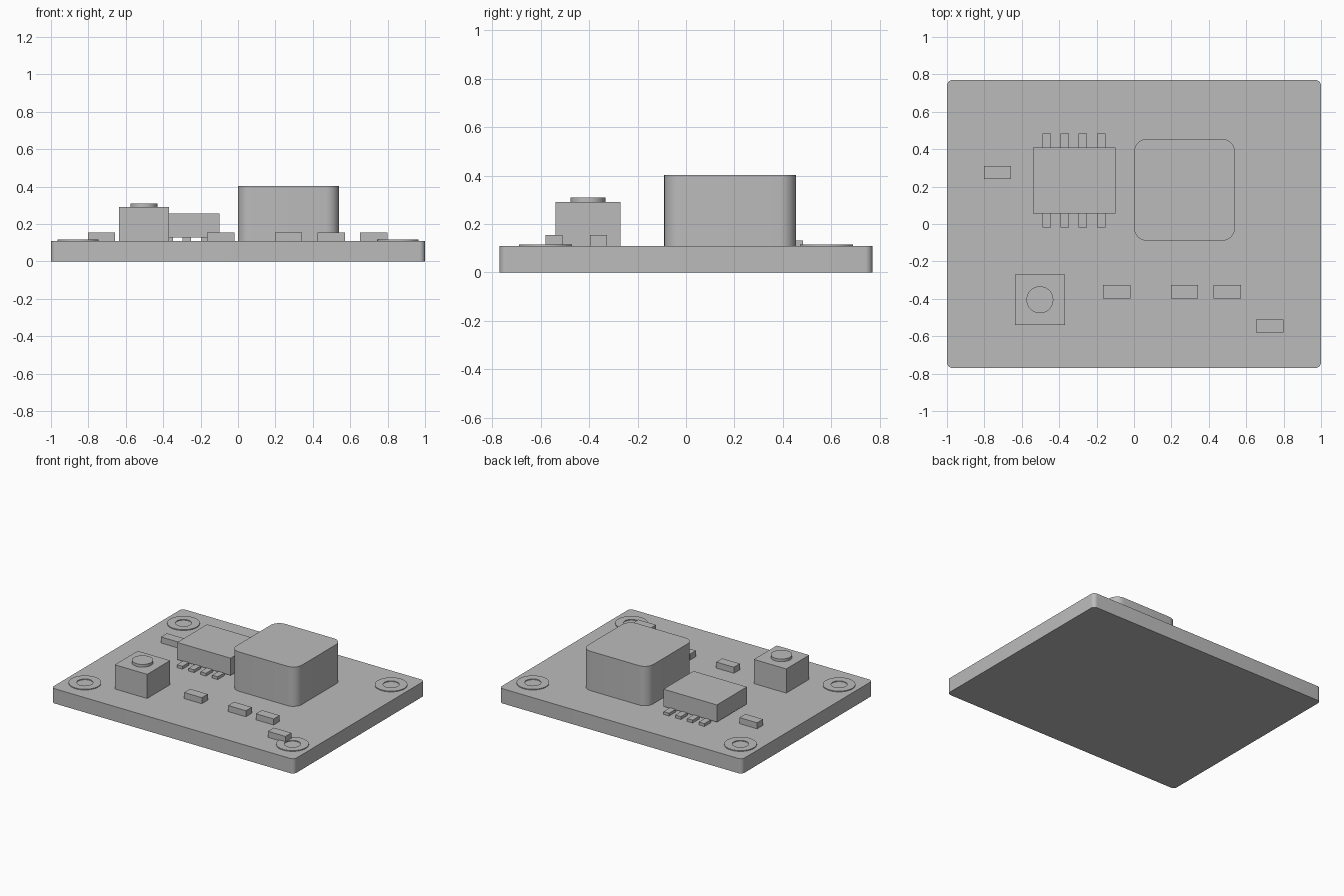
import bpy, bmesh, math

cube = bpy.data.objects.get("Cube")
if cube:
    bpy.data.objects.remove(cube, do_unlink=True)

grey = bpy.data.materials.new("plain_grey")
grey.use_nodes = True
colour = (0.5, 0.5, 0.5, 1)
grey.diffuse_color = colour
grey.node_tree.nodes["Principled BSDF"].inputs["Base Color"].default_value = colour

TOP = 0.11  # upper surface of the board


def finish(name, bm, smooth=False):
    bmesh.ops.recalc_face_normals(bm, faces=bm.faces)
    mesh = bpy.data.meshes.new(name)
    bm.to_mesh(mesh)
    bm.free()
    mesh.materials.append(grey)
    obj = bpy.data.objects.new(name, mesh)
    bpy.context.collection.objects.link(obj)
    if smooth:
        bpy.ops.object.select_all(action="DESELECT")
        obj.select_set(True)
        bpy.context.view_layer.objects.active = obj
        bpy.ops.object.shade_smooth_by_angle(angle=math.radians(35))
    return obj


def box(name, x, y, z, radius=0):
    """Box from (min, max) ranges, with optional rounded upright corners."""
    bm = bmesh.new()
    bmesh.ops.create_cube(bm, size=1)
    for v in bm.verts:
        for i, (low, high) in enumerate((x, y, z)):
            v.co[i] = high if v.co[i] > 0 else low
    if radius:
        upright = [e for e in bm.edges
                   if abs(e.verts[0].co.z - e.verts[1].co.z) > 0.01]
        bmesh.ops.bevel(bm, geom=upright, offset=radius, segments=8,
                        profile=0.5, affect="EDGES")
    return finish(name, bm, radius > 0)


def lathe(name, x, y, profile, steps=32):
    """Spin a closed or axis-touching (radius, height) profile."""
    bm = bmesh.new()
    verts = [bm.verts.new((r, 0, z)) for r, z in profile]
    edges = [bm.edges.new((a, b)) for a, b in zip(verts, verts[1:])]
    if profile[0][0] > 0:
        edges.append(bm.edges.new((verts[-1], verts[0])))
    bmesh.ops.spin(bm, geom=verts + edges, cent=(0, 0, 0), axis=(0, 0, 1),
                   angle=math.tau, steps=steps)
    bmesh.ops.remove_doubles(bm, verts=bm.verts, dist=0.0001)
    bmesh.ops.translate(bm, verts=bm.verts, vec=(x, y, 0))
    return finish(name, bm, True)


# Circuit board
box("board", (-1, 1), (-0.77, 0.77), (0, TOP), 0.03)

# Raised mounting rings in the corners
for side, sx in (("right", -1), ("left", 1)):
    for end, sy in (("front", -1), ("back", 1)):
        lathe(f"{end}_{side}_mounting_ring", sx * 0.855, sy * 0.58,
              [(0.055, TOP), (0.11, TOP), (0.11, TOP + 0.006),
               (0.055, TOP + 0.006)])

# Large rounded component
box("large_component", (0, 0.54), (-0.09, 0.455), (TOP, 0.403), 0.07)

# Chip, raised on two rows of pins
box("chip_body", (-0.54, -0.10), (0.055, 0.408), (0.127, 0.255))
for i in range(4):
    x = -0.467 + i * 0.097
    for row, y in (("front", (-0.02, 0.06)), ("back", (0.403, 0.483))):
        box(f"{row}_pin_{i + 1}", (x - 0.023, x + 0.023), y, (TOP, 0.131))

# Push button
box("button_housing", (-0.637, -0.37), (-0.54, -0.27), (TOP, 0.29))
lathe("button_cap", -0.503, -0.405,
      [(0, 0.29), (0.072, 0.29), (0.072, 0.31), (0, 0.31)])

# Small surface components
spots = [(-0.73, 0.275), (-0.093, -0.362), (0.27, -0.362),
         (0.499, -0.362), (0.725, -0.545)]
for i, (x, y) in enumerate(spots):
    box(f"small_component_{i + 1}", (x - 0.073, x + 0.073),
        (y - 0.035, y + 0.035), (TOP, 0.155))
